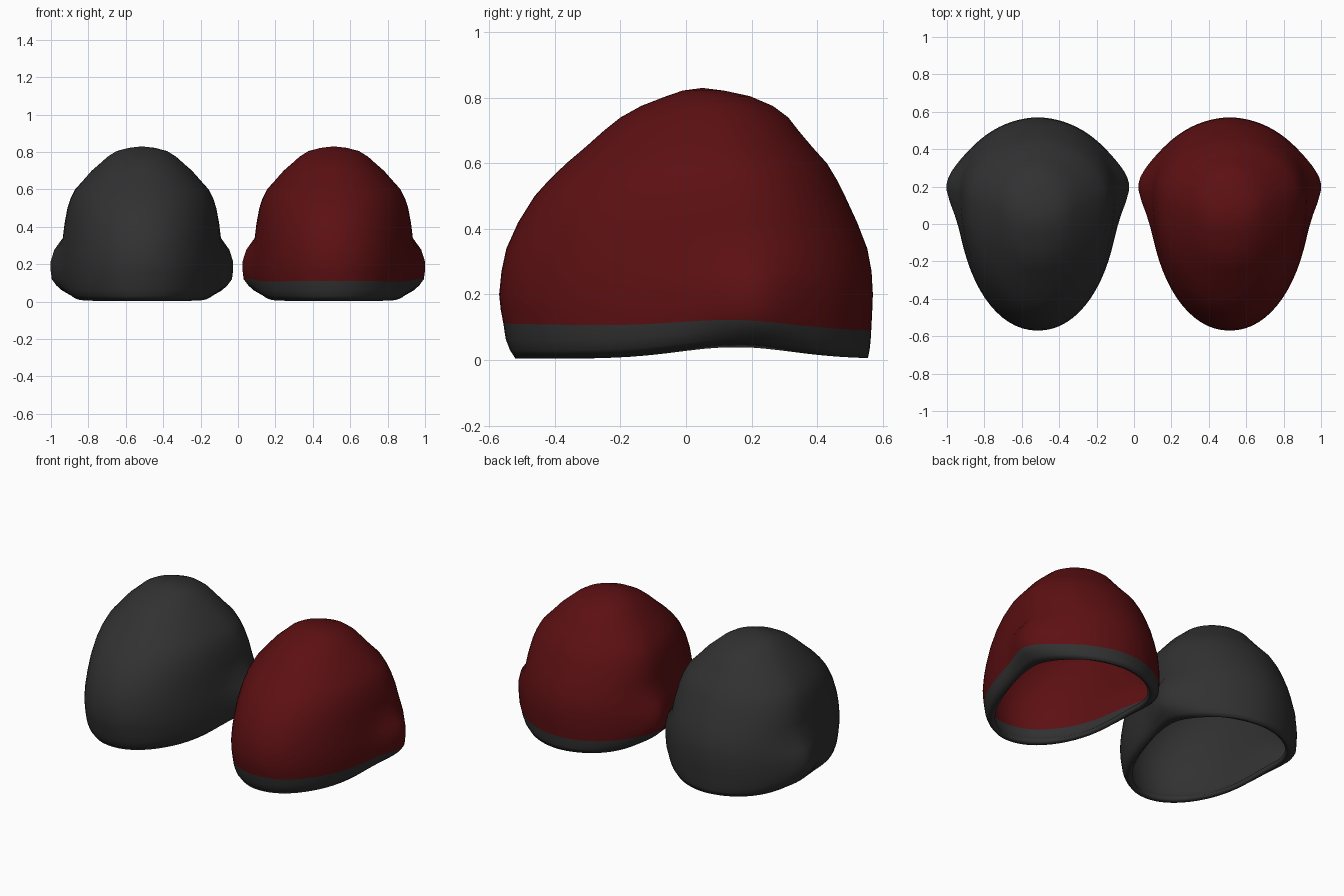
import bpy, bmesh, math

if "Cube" in bpy.data.objects:
    bpy.data.objects.remove(bpy.data.objects["Cube"])


def material(name, rgb):
    m = bpy.data.materials.new(name)
    m.diffuse_color = (*rgb, 1)
    m.use_nodes = True
    m.node_tree.nodes["Principled BSDF"].inputs["Base Color"].default_value = m.diffuse_color
    return m


GREY = material("charcoal", (0.031, 0.031, 0.031))
RED = material("dark red", (0.107, 0.005, 0.006))

# Cross-section levels: height, front y, back y, half width, y of widest point
LEVELS = [
    (0.004, -0.52, 0.555, 0.385, 0.18),
    (0.03, -0.537, 0.56, 0.415, 0.18),
    (0.06, -0.55, 0.563, 0.425, 0.18),
    (0.10, -0.557, 0.565, 0.432, 0.18),
    (0.15, -0.565, 0.568, 0.434, 0.18),
    (0.20, -0.57, 0.57, 0.434, 0.18),
    (0.27, -0.563, 0.566, 0.430, 0.18),
    (0.34, -0.548, 0.553, 0.420, 0.17),
    (0.42, -0.512, 0.522, 0.413, 0.16),
    (0.50, -0.462, 0.485, 0.398, 0.15),
    (0.55, -0.417, 0.460, 0.382, 0.14),
    (0.60, -0.365, 0.430, 0.357, 0.13),
    (0.65, -0.306, 0.385, 0.312, 0.11),
    (0.70, -0.25, 0.343, 0.268, 0.10),
    (0.74, -0.20, 0.312, 0.222, 0.09),
    (0.775, -0.137, 0.265, 0.183, 0.08),
    (0.805, -0.06, 0.195, 0.135, 0.07),
    (0.822, -0.01, 0.115, 0.07, 0.055),
]
SEGMENTS = 72
BAND_LEVEL = 3      # faces below this level belong to the hem band


def ring_point(level, a):
    z, front, back, half, mid = level
    c, s = math.cos(a), math.sin(a)
    # egg-shaped outline: long narrow front, short round back
    y = mid + s * ((back - mid) if s > 0 else (mid - front))
    x = half * math.copysign(abs(c) ** (1.06 if s > 0 else 0.96), c)
    # bulge above each ear
    fade = math.exp(-((z - 0.17) / 0.13) ** 4)
    x += math.copysign(0.056 * fade * abs(c) * math.exp(-((y - 0.21) / 0.15) ** 2), c)
    # hem arches up at the sides, band edge drops slightly to the back
    lift = 0.036 * math.exp(-((y - 0.15) / 0.24) ** 2) * max(0, 1 - z / 0.34)
    lift -= 0.02 * y * math.exp(-((z - 0.1) / 0.04) ** 2)
    return x, y, z + lift


def cap(name, x, shell, band):
    bm = bmesh.new()
    rings = [[bm.verts.new(ring_point(lv, 2 * math.pi * i / SEGMENTS))
              for i in range(SEGMENTS)] for lv in LEVELS]
    for r in range(len(rings) - 1):
        for i in range(SEGMENTS):
            j = (i + 1) % SEGMENTS
            f = bm.faces.new((rings[r][i], rings[r][j], rings[r + 1][j], rings[r + 1][i]))
            f.material_index = 1 if r < BAND_LEVEL else 0
    # rounded crown
    top = bm.verts.new((0, 0.05, 0.83))
    for i in range(SEGMENTS):
        bm.faces.new((rings[-1][i], rings[-1][(i + 1) % SEGMENTS], top))
    for f in bm.faces:
        f.smooth = True
    me = bpy.data.meshes.new(name)
    bm.to_mesh(me)
    bm.free()
    me.materials.append(shell)
    me.materials.append(band)
    ob = bpy.data.objects.new(name, me)
    bpy.context.collection.objects.link(ob)
    ob.location.x = x
    # knitted fabric thickness, inward
    mod = ob.modifiers.new("thickness", "SOLIDIFY")
    mod.thickness = 0.03
    mod.offset = -1
    return ob


cap("plain_knit_cap", -0.514, GREY, GREY)
cap("banded_knit_cap", 0.512, RED, GREY)
